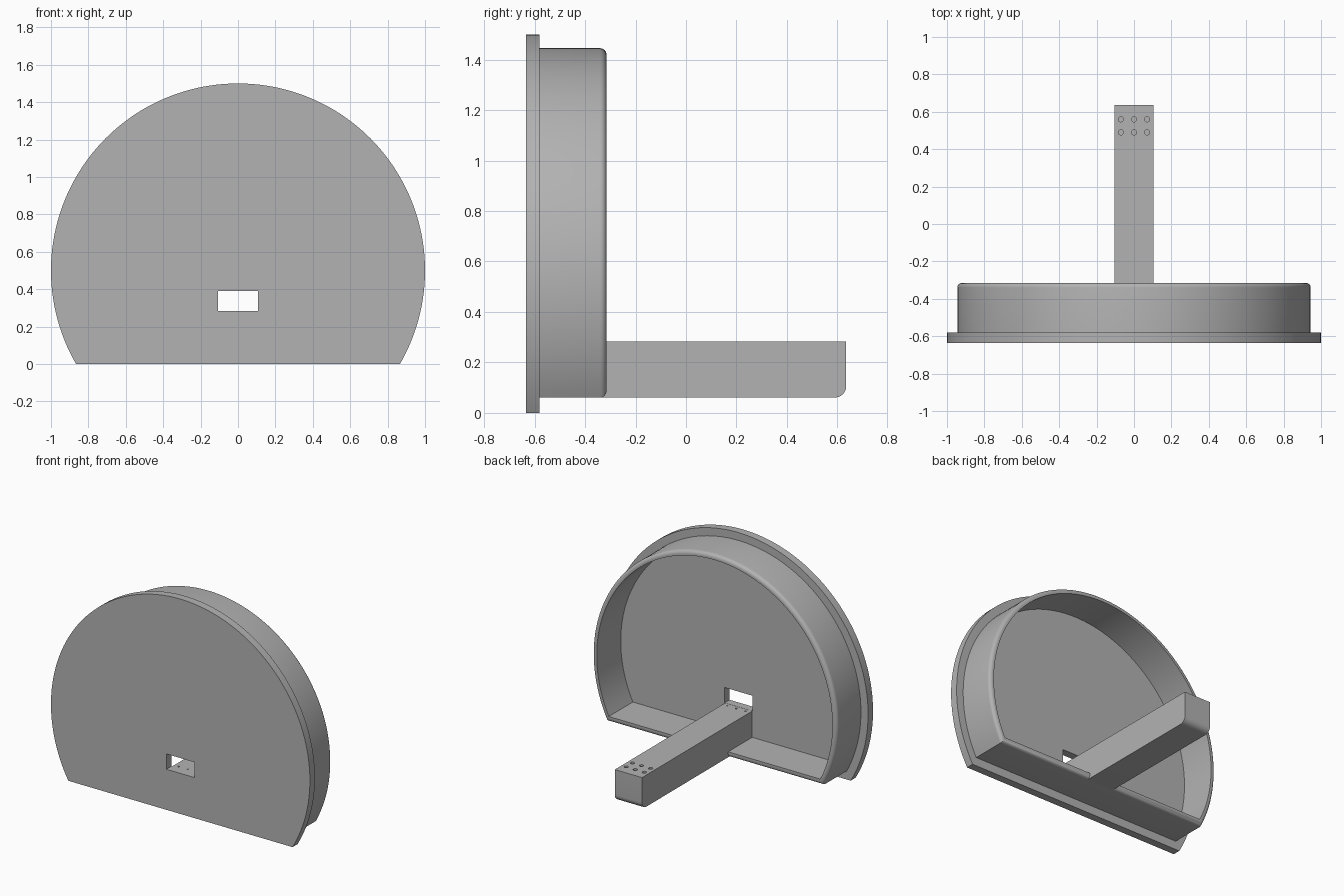
import bpy, bmesh, math

if "Cube" in bpy.data.objects:
    bpy.data.objects.remove(bpy.data.objects["Cube"])

grey = bpy.data.materials.new("plain grey")
grey.diffuse_color = (0.45, 0.45, 0.45, 1)
grey.use_nodes = True
grey.node_tree.nodes["Principled BSDF"].inputs["Base Color"].default_value = grey.diffuse_color


def finish(name, bm):
    bmesh.ops.recalc_face_normals(bm, faces=bm.faces)
    me = bpy.data.meshes.new(name)
    bm.to_mesh(me)
    bm.free()
    me.materials.append(grey)
    ob = bpy.data.objects.new(name, me)
    bpy.context.collection.objects.link(ob)
    return ob


def loft(name, rings):
    """Skin a list of equal-length closed rings and cap both ends."""
    bm = bmesh.new()
    vs = [[bm.verts.new(p) for p in ring] for ring in rings]
    n = len(vs[0])
    for a, b in zip(vs, vs[1:]):
        for i in range(n):
            j = (i + 1) % n
            bm.faces.new((a[i], a[j], b[j], b[i]))
    bm.faces.new(vs[0])
    bm.faces.new(vs[-1])
    return finish(name, bm)


def dome_ring(inset, y, n=112):
    """Circle cut off by a flat base, shrunk by an inset."""
    r, floor = 1 - inset, inset * 1.1
    start = math.asin((floor - 0.5) / r)
    sweep = math.pi - 2 * start
    return [(r * math.cos(start + sweep * i / n), y,
             0.5 + r * math.sin(start + sweep * i / n)) for i in range(n + 1)]


def cut(target, cutters):
    for c in cutters:
        c.hide_render = True
        c.hide_set(True)
        m = target.modifiers.new("cut", 'BOOLEAN')
        m.operation, m.solver, m.object = 'DIFFERENCE', 'EXACT', c


def smooth(ob):
    bpy.ops.object.select_all(action='DESELECT')
    ob.select_set(True)
    bpy.context.view_layer.objects.active = ob
    for m in list(ob.modifiers):
        bpy.ops.object.modifier_apply(modifier=m.name)
    bpy.ops.object.shade_smooth_by_angle(angle=math.radians(30))


# Flanged front plate with a raised, rounded rim behind it
FR = 0.025
section = [(0, -0.635), (0, -0.58), (0.055, -0.58)]
for k in range(7):
    t = math.pi / 2 * k / 6
    section.append((0.055 + FR * (1 - math.cos(t)), -0.315 - FR + FR * math.sin(t)))
section += [(0.09, -0.315), (0.09, -0.58)]
cover = loft("cover", [dome_ring(d, y) for d, y in section])

# Rectangular window through the plate
window = loft("window_cutter", [[(-0.108, y, 0.283), (0.108, y, 0.283),
                                 (0.108, y, 0.39), (-0.108, y, 0.39)] for y in (-0.8, -0.5)])
cut(cover, [window])
smooth(cover)

# Arm with a rounded lower end
AR = 0.045
side = [(-0.6, 0.061), (-0.6, 0.282), (0.635, 0.282)]
for k in range(9):
    t = math.pi / 2 * k / 8
    side.append((0.635 - AR + AR * math.cos(t), 0.061 + AR - AR * math.sin(t)))
arm = loft("arm", [[(x, y, z) for y, z in side] for x in (-0.105, 0.105)])

# Blind holes near the free end, pin holes near the plate
holes = []
for y, r in ((0.56, 0.014), (0.49, 0.014), (-0.555, 0.006)):
    for x in (-0.07, 0, 0.07):
        holes.append(loft("hole_cutter", [
            [(x + r * math.cos(a * math.pi / 10), y + r * math.sin(a * math.pi / 10), z)
             for a in range(20)] for z in (0.2, 0.35)]))
cut(arm, holes)
smooth(arm)

for c in holes + [window]:
    bpy.data.objects.remove(c)
